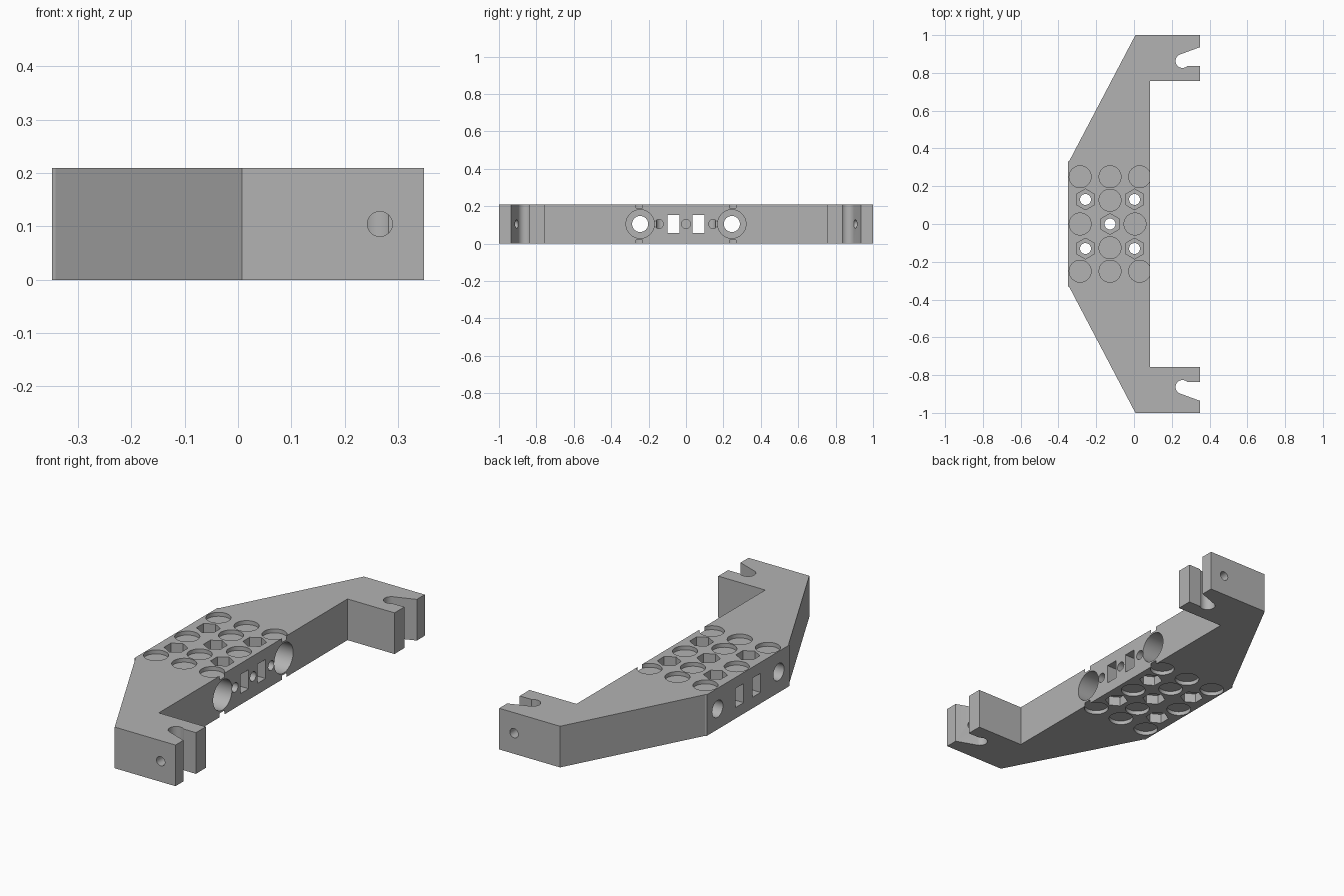
import bpy, bmesh, math
from mathutils import Matrix, Vector

if "Cube" in bpy.data.objects:
    bpy.data.objects.remove(bpy.data.objects["Cube"])

H = 0.209
MID = H / 2
grey = bpy.data.materials.new("plain grey")
grey.diffuse_color = (0.45, 0.45, 0.45, 1)
grey.use_nodes = True
grey.node_tree.nodes["Principled BSDF"].inputs["Base Color"].default_value = grey.diffuse_color


def to_object(name, bm):
    bmesh.ops.recalc_face_normals(bm, faces=bm.faces)
    me = bpy.data.meshes.new(name)
    bm.to_mesh(me)
    bm.free()
    ob = bpy.data.objects.new(name, me)
    bpy.context.collection.objects.link(ob)
    return ob


# Bracket outline, upper half, including the keyhole slot in the arm
half = [(-0.349, 0.33), (-0.342, 0.335), (0.0075, 1), (0.349, 1), (0.349, 0.936)]
cx, cy, r = 0.257, 0.863, 0.037
for i in range(25):
    a = math.radians(115 + i * (312 - 115) / 24)
    half.append((cx + r * math.cos(a), cy + r * math.sin(a)))
half += [(0.349, 0.836), (0.349, 0.757), (0.085, 0.757)]
outline = half + [(x, -y) for x, y in reversed(half)]

bm = bmesh.new()
base = bm.faces.new([bm.verts.new((x, y, 0)) for x, y in outline])
ext = bmesh.ops.extrude_face_region(bm, geom=[base])
bmesh.ops.translate(bm, vec=(0, 0, H),
                    verts=[v for v in ext["geom"] if isinstance(v, bmesh.types.BMVert)])
body = to_object("bracket_body", bm)
body.data.materials.append(grey)

cutters = []


def rod(start, end, radius, sides=40, spin=0.0):
    """Cylinder or prism cutter between two points."""
    a, b = Vector(start), Vector(end)
    d = b - a
    m = (Matrix.Translation((a + b) / 2) @ d.to_track_quat('Z', 'Y').to_matrix().to_4x4()
         @ Matrix.Rotation(spin, 4, 'Z'))
    bm = bmesh.new()
    bmesh.ops.create_cone(bm, cap_ends=True, segments=sides, radius1=radius,
                          radius2=radius, depth=d.length, matrix=m)
    cutters.append(to_object("cutter", bm))


def box(center, size):
    bm = bmesh.new()
    bmesh.ops.create_cube(bm, size=1, matrix=Matrix.Translation(center) @ Matrix.Diagonal((*size, 1)))
    cutters.append(to_object("cutter", bm))


# Shallow round magnet pockets on both faces
pockets = [(-0.285, 0), (0.005, 0)]
for s in (-1, 1):
    pockets += [(-0.285, s * 0.25), (-0.127, s * 0.25), (0.03, s * 0.25), (-0.127, s * 0.126)]
for x, y in pockets:
    rod((x, y, H - 0.02), (x, y, H + 0.05), 0.058)
    rod((x, y, -0.05), (x, y, 0.02), 0.058)

# Hexagonal nut pockets on both faces with through holes
for x, y in [(-0.127, 0)] + [(x, s * 0.13) for x in (-0.257, 0.003) for s in (-1, 1)]:
    rod((x, y, H - 0.048), (x, y, H + 0.05), 0.055, 6)
    rod((x, y, -0.05), (x, y, 0.048), 0.055, 6)
    rod((x, y, -0.05), (x, y, H + 0.05), 0.029, 32)

# Edge features: stepped bores, strap slots, pilot holes, arm screw holes
for s in (-1, 1):
    rod((-0.28, s * 0.245, MID), (0.2, s * 0.245, MID), 0.076, 48)
    rod((-0.45, s * 0.245, MID), (0.2, s * 0.245, MID), 0.043)
    box((-0.13, s * 0.068, MID), (0.7, 0.064, 0.097))
    rod((0.0, s * 0.145, MID), (0.2, s * 0.145, MID), 0.024, 32)
    rod((0.266, s * 0.87, MID), (0.266, s * 1.1, MID), 0.0234, 32)
rod((0.0, 0, MID), (0.2, 0, MID), 0.024, 32)

bpy.context.view_layer.objects.active = body
body.select_set(True)
for c in cutters:
    c.hide_render = True
    mod = body.modifiers.new("cut", 'BOOLEAN')
    mod.operation = 'DIFFERENCE'
    mod.solver = 'EXACT'
    mod.object = c
    bpy.ops.object.modifier_apply(modifier=mod.name)
for c in cutters:
    bpy.data.objects.remove(c, do_unlink=True)

bpy.ops.object.select_all(action='DESELECT')
body.select_set(True)
bpy.ops.object.shade_smooth_by_angle(angle=math.radians(25))
